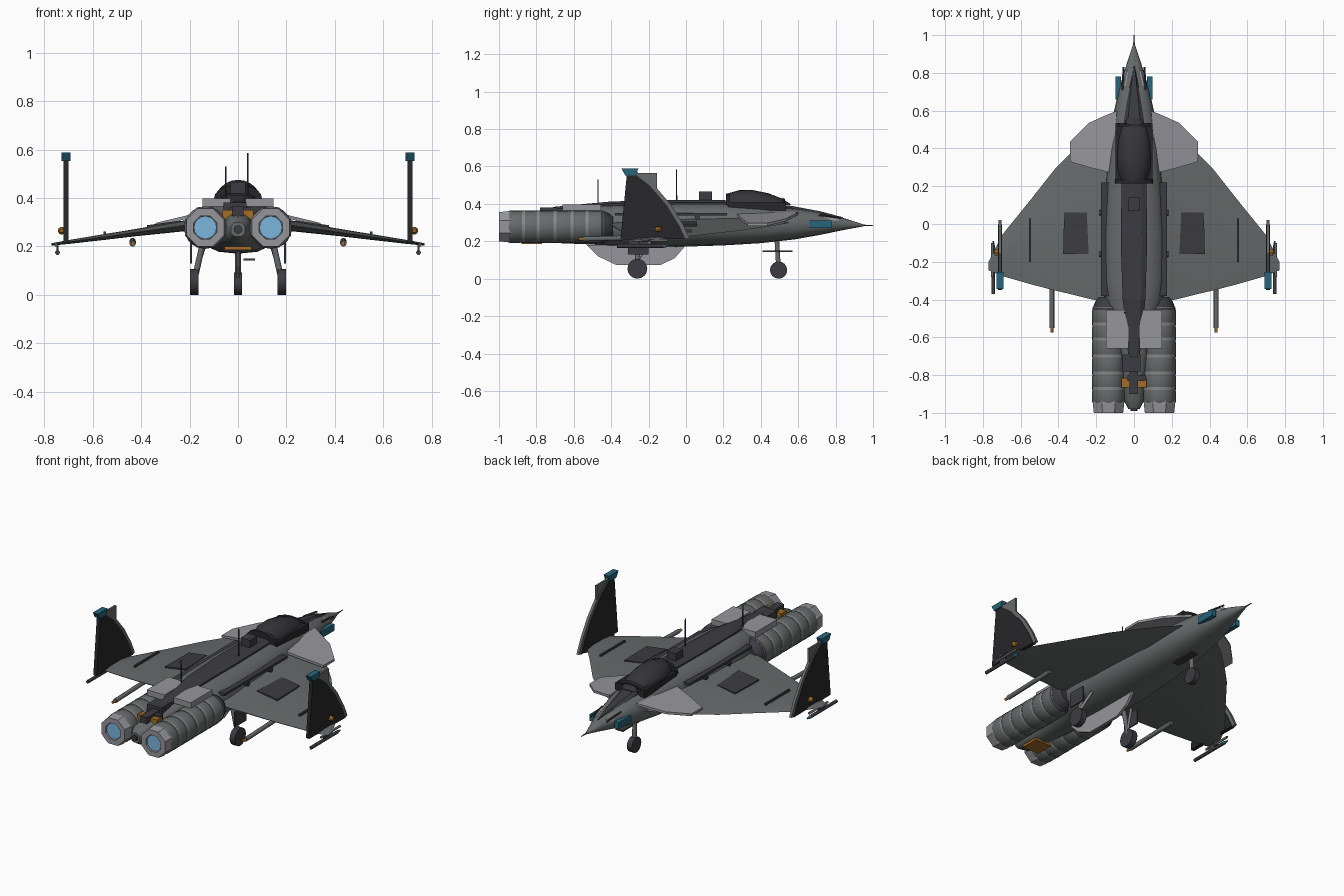
import bpy, bmesh, math
from mathutils import Vector


def material(name, rgb):
    m = bpy.data.materials.new(name)
    m.diffuse_color = (*rgb, 1)
    return m


HULL = material("hull grey", (0.135, 0.145, 0.145))
LIGHT = material("light grey", (0.30, 0.30, 0.33))
RING = material("ring grey", (0.24, 0.25, 0.25))
DARK = material("dark grey", (0.045, 0.044, 0.054))
BLACK = material("fin black", (0.02, 0.02, 0.023))
GLASS = material("canopy glass", (0.035, 0.034, 0.042))
TEAL = material("teal", (0.02, 0.13, 0.2))
ORANGE = material("orange", (0.36, 0.15, 0.02))
BLUE = material("exhaust blue", (0.2, 0.46, 0.72))


def loft(name, rings, mat, smooth=30):
    """Skin a list of equal-length point rings and cap the ends."""
    bm = bmesh.new()
    vs = [[bm.verts.new(p) for p in r] for r in rings]
    n = len(rings[0])
    for a, b in zip(vs, vs[1:]):
        for i in range(n):
            bm.faces.new((a[i], a[(i + 1) % n], b[(i + 1) % n], b[i]))
    bm.faces.new(vs[0])
    bm.faces.new(vs[-1])
    bmesh.ops.recalc_face_normals(bm, faces=bm.faces)
    me = bpy.data.meshes.new(name)
    bm.to_mesh(me)
    bm.free()
    me.materials.append(mat)
    ob = bpy.data.objects.new(name, me)
    bpy.context.collection.objects.link(ob)
    if smooth:
        bpy.ops.object.select_all(action='DESELECT')
        ob.select_set(True)
        bpy.context.view_layer.objects.active = ob
        bpy.ops.object.shade_smooth_by_angle(angle=math.radians(smooth))
    return ob


def box(name, x0, x1, y0, y1, z0, z1, mat):
    return loft(name, [[(x0, y0, z), (x1, y0, z), (x1, y1, z), (x0, y1, z)] for z in (z0, z1)], mat, 0)


def rod(name, p, q, r0, mat, r1=None, n=10):
    """Tapered cylinder between two points."""
    p, q = Vector(p), Vector(q)
    rot = (q - p).to_track_quat('Z', 'Y')
    circ = [(math.cos(t), math.sin(t), 0) for t in (2 * math.pi * i / n for i in range(n))]
    r1 = r0 if r1 is None else r1
    return loft(name, [[o + rot @ (Vector(c) * r) for c in circ] for o, r in ((p, r0), (q, r1))], mat, 40)


def lathe(name, x, z, profile, mat, n=20, turn=0.0):
    """Revolve (y, radius) pairs about an axis parallel to y."""
    ang = [2 * math.pi * (i + turn) / n for i in range(n)]
    return loft(name, [[(x + r * math.cos(a), y, z + r * math.sin(a)) for a in ang] for y, r in profile],
                mat, 30 if n > 8 else 0)


def side_plate(name, pts, x0, x1, mat):
    """Extrude a (y, z) outline along x."""
    return loft(name, [[(x, y, z) for y, z in pts] for x in (x0, x1)], mat, 0)


def wing_z(x):
    return 0.295 - 0.14 * (abs(x) - 0.15)


# fuselage: y, half width, bottom, top
stations = [(0.95, 0.005, 0.28, 0.29), (0.85, 0.038, 0.262, 0.322), (0.72, 0.078, 0.235, 0.352),
            (0.58, 0.11, 0.21, 0.378), (0.4, 0.135, 0.19, 0.395), (0.2, 0.155, 0.178, 0.405),
            (-0.05, 0.17, 0.17, 0.405), (-0.3, 0.17, 0.172, 0.4), (-0.42, 0.155, 0.178, 0.395),
            (-0.55, 0.1, 0.185, 0.385), (-0.8, 0.065, 0.195, 0.345), (-0.93, 0.055, 0.21, 0.325),
            (-0.98, 0.03, 0.24, 0.3)]
rings = []
for y, w, b, t in stations:
    ring = []
    for i in range(16):
        c, s = math.cos(i * math.pi / 8), math.sin(i * math.pi / 8)
        ring.append((w * math.copysign(abs(c) ** 0.8, c), y, (b + t) / 2 + (t - b) / 2 * math.copysign(abs(s) ** 0.85, s)))
    rings.append(ring)
loft("fuselage", rings, HULL)
rod("nose_probe", (0, 0.94, 0.285), (0, 1.0, 0.285), 0.005, DARK, 0.002, 6)
rod("tail_light", (0, -0.975, 0.27), (0, -0.99, 0.27), 0.018, DARK)

# dark spine running along the top: y, half width, top
spine = [(0.84, 0.004, 0.328), (0.72, 0.026, 0.36), (0.56, 0.052, 0.39), (0.4, 0.065, 0.408), (0.2, 0.066, 0.42),
         (-0.1, 0.07, 0.42), (-0.4, 0.06, 0.413), (-0.7, 0.03, 0.385), (-0.75, 0.03, 0.37)]
loft("spine", [[(-w, y, t - 0.06), (-w, y, t - 0.012), (-w * 0.6, y, t), (w * 0.6, y, t), (w, y, t - 0.012),
                (w, y, t - 0.06)] for y, w, t in spine], DARK, 0)
box("spine_block_wide", -0.06, 0.035, -0.78, -0.69, 0.34, 0.382, DARK)
box("spine_block_rear", -0.025, 0.022, -0.9, -0.78, 0.3, 0.365, DARK)
box("spine_block_step", -0.035, 0.06, -0.83, -0.8, 0.33, 0.36, DARK)
box("equipment_box", -0.03, 0.03, 0.07, 0.14, 0.41, 0.465, DARK)


def arch(y, w, h, base=0.395):
    return [(w * math.cos(math.pi * i / 10), y, base + h * math.sin(math.pi * i / 10)) for i in range(11)]


# canopy, its sill and its two frame hoops
loft("canopy", [arch(0.56, 0.035, 0.004), arch(0.51, 0.068, 0.035), arch(0.44, 0.085, 0.062),
                arch(0.36, 0.092, 0.078), arch(0.29, 0.088, 0.08), arch(0.22, 0.065, 0.06)], GLASS, 40)
box("canopy_sill", -0.098, 0.098, 0.225, 0.535, 0.365, 0.408, BLACK)
loft("front_hoop", [arch(0.53, 0.088, 0.03), arch(0.515, 0.094, 0.04)], BLACK, 0)
loft("rear_hoop", [arch(0.235, 0.1, 0.062), arch(0.215, 0.1, 0.06)], BLACK, 0)

# ventral fin
side_plate("ventral_fin", [(-0.53, 0.18), (-0.47, 0.12), (-0.37, 0.072), (-0.14, 0.072), (-0.06, 0.11), (0.0, 0.18)],
           -0.008, 0.008, LIGHT)

# nose gear
rod("nose_wheel", (-0.016, 0.495, 0.046), (0.016, 0.495, 0.046), 0.046, DARK, n=16)
rod("nose_leg", (0, 0.495, 0.05), (0, 0.485, 0.22), 0.013, HULL)
box("nose_gear_door", 0.022, 0.07, 0.41, 0.57, 0.142, 0.15, DARK)

# antennas
rod("front_antenna", (0.04, -0.05, 0.39), (0.04, -0.05, 0.585), 0.004, DARK, 0.003, 6)
rod("rear_antenna", (-0.05, -0.47, 0.37), (-0.05, -0.47, 0.53), 0.004, DARK, 0.003, 6)
box("belly_plate", -0.055, 0.055, -0.88, -0.77, 0.186, 0.2, ORANGE)

for s, side in ((-1, "left"), (1, "right")):
    # wing: x, leading edge, trailing edge, thickness
    sections = []
    for x, le, te, th in [(0.09, 0.57, -0.42, 0.06), (0.22, 0.48, -0.4, 0.045), (0.34, 0.37, -0.37, 0.036),
                          (0.42, 0.29, -0.352, 0.03), (0.55, 0.125, -0.318, 0.024), (0.7, -0.06, -0.275, 0.016),
                          (0.77, -0.2, -0.245, 0.01)]:
        c = le - te
        sections.append([(s * x, le - f * c, wing_z(x) + k * th) for f, k in
                         [(0, 0), (0.25, 0.5), (0.7, 0.45), (1, 0.05), (1, -0.05), (0.7, -0.45), (0.25, -0.5)]])
    loft("wing_" + side, sections, HULL, 25)

    # dark panel on the wing top
    panel = [(0.25, 0.06), (0.37, 0.06), (0.375, -0.16), (0.24, -0.16)]
    loft("wing_panel_" + side, [[(s * x, y, wing_z(x) + dz) for x, y in panel] for dz in (0.014, 0.024)], DARK, 0)

    # foreplane
    fore = [(0.09, 0.6), (0.14, 0.58), (0.24, 0.535), (0.34, 0.435), (0.34, 0.33), (0.22, 0.295), (0.12, 0.27)]
    loft("foreplane_" + side, [[(s * x, y, 0.345 - 0.24 * (x - 0.14) + dz) for x, y in fore] for dz in (-0.014, 0)],
         LIGHT, 0)

    # tail fin with leading strip, inner plate, cap and lamp
    edge = [(-0.26, 0.57), (-0.17, 0.5), (-0.08, 0.395), (-0.015, 0.29), (0.02, 0.215)]
    inner = [(y - 0.022, z - 0.004) for y, z in edge]
    X = s * 0.71
    side_plate("tail_fin_" + side, [(-0.35, 0.215), (-0.315, 0.57)] + inner, X - 0.011, X + 0.011, BLACK)
    side_plate("fin_leading_edge_" + side, inner + edge[::-1], X - 0.008, X + 0.008, HULL)
    box("fin_plate_" + side, X - 0.006, X + 0.006, -0.25, -0.155, 0.44, 0.565, HULL)
    side_plate("fin_cap_" + side, [(-0.325, 0.553), (-0.345, 0.588), (-0.255, 0.588), (-0.268, 0.553)],
               X - 0.018, X + 0.018, TEAL)
    lathe("fin_lamp_" + side, s * 0.728, 0.265, [(-0.166, 0.008), (-0.15, 0.016), (-0.134, 0.008)], ORANGE, 10)

    # wing-tip rails, missile, gun pod and fence
    rod("tip_rail_" + side, (s * 0.75, -0.28, 0.205), (s * 0.75, -0.1, 0.205), 0.007, HULL)
    rod("tip_missile_" + side, (s * 0.745, -0.37, 0.175), (s * 0.745, -0.12, 0.175), 0.01, DARK)
    rod("tip_missile_cap_" + side, (s * 0.745, -0.12, 0.175), (s * 0.745, -0.09, 0.175), 0.01, TEAL, 0.003)
    box("tip_pylon_" + side, s * 0.745 - 0.004, s * 0.745 + 0.004, -0.25, -0.2, 0.175, 0.21, DARK)
    rod("wing_pod_" + side, (s * 0.435, -0.55, 0.212), (s * 0.435, -0.2, 0.222), 0.013, HULL)
    rod("wing_pod_tip_" + side, (s * 0.435, -0.575, 0.212), (s * 0.435, -0.55, 0.212), 0.008, ORANGE)
    box("wing_fence_" + side, s * 0.55 - 0.005, s * 0.55 + 0.005, -0.2, 0.03, 0.235, 0.262, DARK)

    # engine: dark intake, banded casing, rings, eight-sided nozzle, glowing disc
    ex, ez = s * 0.135, 0.278
    lathe("intake_" + side, ex, ez, [(-0.39, 0.055), (-0.41, 0.07), (-0.45, 0.086), (-0.47, 0.086)], DARK)
    bands = [-0.44, -0.53, -0.61, -0.7, -0.79, -0.87, -0.95]
    casing = []
    for a, b in zip(bands, bands[1:]):
        casing += [(a, 0.083), (a - 0.02, 0.087), (b + 0.01, 0.087), (b + 0.001, 0.083)]
    lathe("engine_" + side, ex, ez, casing, HULL)
    for y in bands[1:-1]:
        lathe("engine_ring_" + side, ex, ez, [(y - 0.008, 0.088), (y + 0.008, 0.088)], RING)
    lathe("nozzle_" + side, ex, ez, [(-0.935, 0.088), (-0.95, 0.09), (-1.0, 0.084), (-1.0, 0.052), (-0.985, 0.05)],
          LIGHT, 8, 0.5)
    lathe("exhaust_glow_" + side, ex, ez, [(-0.992, 0.047), (-0.984, 0.047)], BLUE, 16)

    # top deck panel and orange service block between the engines
    xs = sorted((s * 0.03, s * 0.147))
    box("deck_panel_" + side, *xs, -0.66, -0.455, 0.365, 0.398, LIGHT)
    xs = sorted((s * 0.02, s * 0.065))
    box("service_block_" + side, *xs, -0.865, -0.815, 0.3, 0.35, ORANGE)

    # nose side plates, sensors and brow panels
    xs = sorted((s * 0.07, s * 0.097))
    box("nose_plate_" + side, *xs, 0.66, 0.78, 0.27, 0.31, TEAL)
    rod("nose_sensor_" + side, (s * 0.062, 0.71, 0.34), (s * 0.055, 0.83, 0.325), 0.005, DARK, n=6)
    loft("brow_panel_" + side, [[(s * (0.06 + d), 0.73, 0.315), (s * (0.038 + d), 0.82, 0.31),
                                 (s * (0.03 + d), 0.81, 0.328), (s * (0.045 + d), 0.73, 0.342)] for d in (0, 0.009)],
         LIGHT, 0)

    # flank equipment along the body
    xs = sorted((s * 0.13, s * 0.176))
    box("flank_rail_" + side, *xs, -0.38, 0.22, 0.338, 0.352, DARK)
    for y in (-0.16, 0.06):
        rod("flank_stud_" + side, (s * 0.15, y, 0.33), (s * 0.182, y, 0.33), 0.014, DARK)

    # main gear
    rod("main_wheel_" + side, (s * 0.163, -0.26, 0.053), (s * 0.198, -0.26, 0.053), 0.053, DARK, n=16)
    rod("main_leg_" + side, (s * 0.18, -0.26, 0.06), (s * 0.145, -0.26, 0.215), 0.013, HULL)
    rod("main_strut_" + side, (s * 0.172, -0.26, 0.1), (s * 0.14, -0.19, 0.2), 0.008, RING)
    box("main_gear_door_" + side, *sorted((s * 0.19, s * 0.198)), -0.31, -0.2, 0.13, 0.22, DARK)
